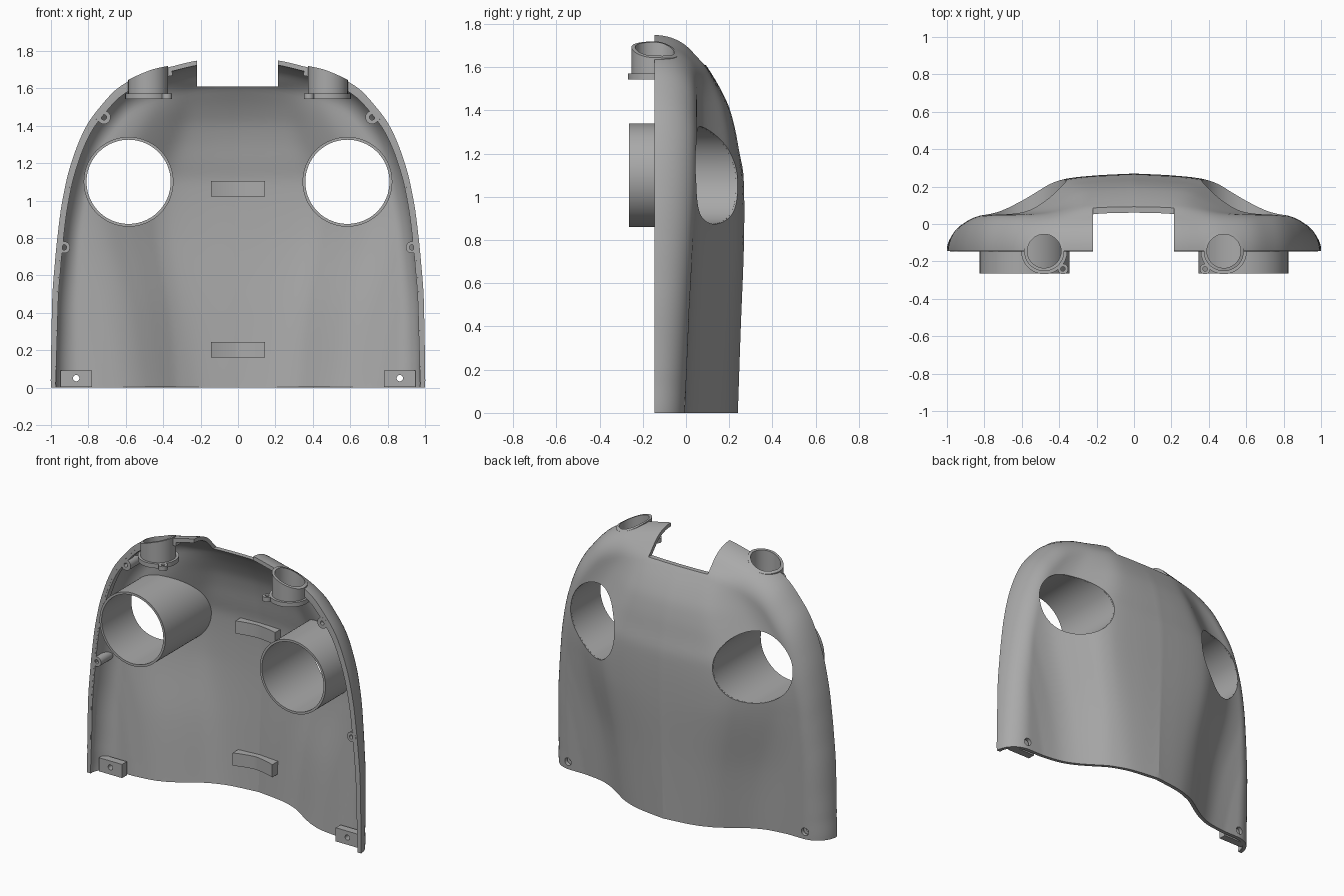
import bpy, bmesh, math
from math import sin, cos, pi, atan2, hypot, sqrt

if "Cube" in bpy.data.objects:
    bpy.data.objects.remove(bpy.data.objects["Cube"])

grey = bpy.data.materials.new("plain_grey")
grey.use_nodes = True
grey.diffuse_color = (0.4, 0.4, 0.4, 1)
grey.node_tree.nodes["Principled BSDF"].inputs["Base Color"].default_value = (0.4, 0.4, 0.4, 1)


def smooth_table(pts, x):
    """Smooth curve through sorted (x, y) points."""
    x = min(max(x, pts[0][0]), pts[-1][0])
    n = len(pts)
    i = 0
    while i < n - 2 and x > pts[i + 1][0]:
        i += 1

    def slope(k):
        a, b = pts[max(k - 1, 0)], pts[min(k + 1, n - 1)]
        return (b[1] - a[1]) / (b[0] - a[0])
    (x0, y0), (x1, y1) = pts[i], pts[i + 1]
    h = x1 - x0
    t = (x - x0) / h
    return ((1 + 2 * t) * (1 - t) ** 2 * y0 + t * (1 - t) ** 2 * h * slope(i)
            + t * t * (3 - 2 * t) * y1 + t * t * (t - 1) * h * slope(i + 1))


# Half outline of the shell; height, half width and section of its central bulge
OUTLINE = [(1, 0), (0.999, 0.15), (0.996, 0.35), (0.985, 0.6), (0.966, 0.8), (0.939, 1.0),
           (0.892, 1.2), (0.81, 1.4), (0.738, 1.5), (0.637, 1.605), (0.48, 1.685),
           (0.36, 1.715), (0.22, 1.748), (0, 1.77)]
POLAR = [(atan2(z, x), hypot(x, z)) for x, z in OUTLINE]
BULGE = [(0, 0.245), (0.4, 0.242), (0.8, 0.24), (1.1, 0.225), (1.2, 0.203),
         (1.4, 0.155), (1.5, 0.11), (1.6, 0.05), (1.66, 0.01), (1.77, 0)]
HALF = [(0, 0.41), (0.4, 0.46), (0.86, 0.555), (1.1, 0.54), (1.33, 0.43), (1.5, 0.36), (1.77, 0.28)]
ACROSS = [(0, 1), (0.37, 0.955), (0.65, 0.88), (0.8, 0.765), (0.93, 0.59),
          (1.1, 0.36), (1.3, 0.13), (1.5, 0.025), (1.7, 0)]
SOFT = [(0, 1), (0.5, 0.88), (0.8, 0.7), (0.93, 0.57), (1.1, 0.38), (1.3, 0.19), (1.5, 0.07), (1.8, 0)]
RIM_Y = -0.145


def radius(x, z):
    return smooth_table(POLAR, atan2(z, abs(x)))


def surface(x, z):
    """Depth of the outer skin at a point of the front plane."""
    d = min(max(radius(x, z) - hypot(x, z), 0) / 0.15, 1)
    edge = sqrt(1 - (1 - d) ** 2)
    base = -0.005 + 0.042 * min(z, 1.3)
    r = abs(x) / smooth_table(HALF, z)
    mix = max(1 - z / 0.8, 0)
    bulge = mix * smooth_table(SOFT, r) + (1 - mix) * smooth_table(ACROSS, r)
    return RIM_Y + edge * (base - RIM_Y + bulge * smooth_table(BULGE, z))


def finish(name, bm, recalc=True):
    if recalc:
        bmesh.ops.recalc_face_normals(bm, faces=bm.faces)
    me = bpy.data.meshes.new(name)
    bm.to_mesh(me)
    bm.free()
    me.materials.append(grey)
    ob = bpy.data.objects.new(name, me)
    bpy.context.collection.objects.link(ob)
    return ob


def activate(ob):
    bpy.ops.object.select_all(action='DESELECT')
    ob.select_set(True)
    bpy.context.view_layer.objects.active = ob


def loft(name, rings, closed=True):
    """Skin a list of equal loops; closed joins the last loop to the first."""
    bm = bmesh.new()
    vs = [[bm.verts.new(p) for p in ring] for ring in rings]
    m = len(vs[0])
    for i in range(len(vs) if closed else len(vs) - 1):
        a, b = vs[i], vs[(i + 1) % len(vs)]
        for j in range(m):
            bm.faces.new((a[j], a[(j + 1) % m], b[(j + 1) % m], b[j]))
    if not closed:
        bm.faces.new(vs[0])
        bm.faces.new(vs[-1])
    return finish(name, bm)


def ring(name, place, r_out, r_in, n=64):
    """Hollow tube; place(dx, dy, end) maps a section point to space."""
    rings = []
    for k in range(n):
        c, s = cos(2 * pi * k / n), sin(2 * pi * k / n)
        rings.append([place(c * r, s * r, e) for r, e in
                      ((r_out, 0), (r_out, 1), (r_in, 1), (r_in, 0))])
    return loft(name, rings)


def cylinder(name, place, r, n=64):
    loops = [[place(r * cos(2 * pi * k / n), r * sin(2 * pi * k / n), e) for k in range(n)]
             for e in (0, 1)]
    return loft(name, loops, closed=False)


def box(name, x0, x1, y0, y1, z0, z1):
    return loft(name, [[(x0, y0, z), (x1, y0, z), (x1, y1, z), (x0, y1, z)]
                       for z in (z0, z1)], closed=False)


def along_y(x, z, y0, y1):
    return lambda a, b, e: (x + a, y1 if e else y0, z + b)


def along_z(x, y, z0, z1):
    return lambda a, b, e: (x + a, y + b, z1 if e else z0)


# Shell skin, built as rings spreading from the bottom centre
RAYS, STEPS = 160, 56
bm = bmesh.new()
pole = bm.verts.new((0, surface(0, 0), 0))
last = None
for i in range(1, STEPS + 1):
    t = sin(i / STEPS * pi / 2)
    row = []
    for k in range(RAYS + 1):
        c, s = cos(pi * k / RAYS), sin(pi * k / RAYS) if 0 < k < RAYS else 0
        r = radius(c, s) * t
        row.append(bm.verts.new((r * c, surface(r * c, r * s), r * s)))
    for k in range(RAYS):
        bm.faces.new((row[k + 1], row[k], last[k], last[k + 1]) if last
                     else (row[k + 1], row[k], pole))
    last = row
bm.normal_update()
if sum(f.normal.y for f in bm.faces) < 0:
    bmesh.ops.reverse_faces(bm, faces=bm.faces)
shell = finish("shell", bm, recalc=False)
solid = shell.modifiers.new("thickness", 'SOLIDIFY')
solid.thickness = 0.025
solid.offset = -1
activate(shell)
bpy.ops.object.modifier_apply(modifier=solid.name)

# Rim lips, corner blocks, and cutters for the notch, openings, ports and screws
lips, blocks = [], []
cutters = [box("notch_cutter", -0.218, 0.213, -1, 1, 1.61, 2)]
for s, side in ((1, "left"), (-1, "right")):
    rings = []
    for k in range(61):
        a = 1.365 * k / 60
        c, h = s * cos(a), sin(a)
        R = radius(c, h)
        w = 0.026 + 0.022 * h
        rings.append([(c * r, y, h * r) for r, y in
                      ((R - 0.004, RIM_Y), (R - w, RIM_Y), (R - w, -0.1), (R - 0.018, -0.1))])
    lips.append(loft(side + "_rim_lip", rings, closed=False))
    xs = sorted((s * 0.78, s * 0.95))
    blocks.append(box(side + "_corner_block", *xs, -0.095, -0.045, 0.002, 0.092))
    cutters.append(cylinder("opening_cutter", along_y(s * 0.585, 1.1, -0.6, 0.6), 0.2255, 96))
    cutters.append(cylinder("port_cutter", along_z(s * 0.48, -0.145, 1.58, 2), 0.092))
    cutters.append(cylinder("screw_cutter", along_y(s * 0.865, 0.05, -0.5, 0.5), 0.017, 24))
    cutters.append(cylinder("bore_cutter", along_y(s * 0.865, 0.05, -0.045, 0.5), 0.025, 24))

for ob in [shell] + lips + blocks:
    activate(ob)
    for cut in cutters:
        if ob in blocks and not cut.name.startswith("screw"):
            continue
        mod = ob.modifiers.new("cut", 'BOOLEAN')
        mod.operation = 'DIFFERENCE'
        mod.solver = 'EXACT'
        mod.object = cut
        bpy.ops.object.modifier_apply(modifier=mod.name)
for cut in cutters:
    bpy.data.objects.remove(cut)
parts = [shell] + lips + blocks


def tube_to_skin(name, x, z, y0, r_out, r_in, gap, n):
    """Tube along y whose far end stops just inside the shell skin."""
    def place(a, b, e):
        y = max(surface(x + a, z + b) - gap, y0 + 0.02) if e else y0
        return (x + a, y, z + b)
    parts.append(ring(name, place, r_out, r_in, n))


TOP = sorted(OUTLINE)
for s, side in ((1, "left"), (-1, "right")):
    # Large round sleeves and the small screw bosses
    tube_to_skin(side + "_sleeve", s * 0.585, 1.1, -0.265, 0.24, 0.225, 0.008, 96)
    tube_to_skin(side + "_upper_boss", s * 0.717, 1.445, RIM_Y - 0.001, 0.036, 0.014, 0.02, 24)
    tube_to_skin(side + "_lower_boss", s * 0.93, 0.75, RIM_Y - 0.001, 0.032, 0.014, 0.03, 24)

    # Vertical top ports whose mouth is flush with the shell, with flange and screw ear
    def port(a, b, e, s=s):
        mouth = 0.008 + smooth_table(TOP, 0.48 + a * s) - 3 * max(b, 0) ** 2
        return (s * 0.48 + a, -0.145 + b, mouth if e else 1.55)
    parts.append(ring(side + "_port", port, 0.107, 0.09))
    parts.append(ring(side + "_port_flange", along_z(s * 0.48, -0.145, 1.543, 1.572), 0.123, 0.09))
    parts.append(ring(side + "_port_ear", along_z(s * 0.38, -0.24, 1.543, 1.572), 0.028, 0.012, 24))

# Pads on the inside of the shell, with a hollowed front
for z, name in ((0.2025, "lower_pad"), (1.0625, "upper_pad")):
    rings = []
    for k in range(17):
        x = -0.145 + 0.29 * k / 16
        back = surface(x, z) - 0.012
        front = back - 0.05 - 0.02 * (x / 0.145) ** 2
        rings.append([(x, front, z - 0.042), (x, back, z - 0.042),
                      (x, back, z + 0.042), (x, front, z + 0.042)])
    parts.append(loft(name, rings, closed=False))

for ob in parts:
    activate(ob)
    bpy.ops.object.shade_smooth_by_angle(angle=math.radians(35))
